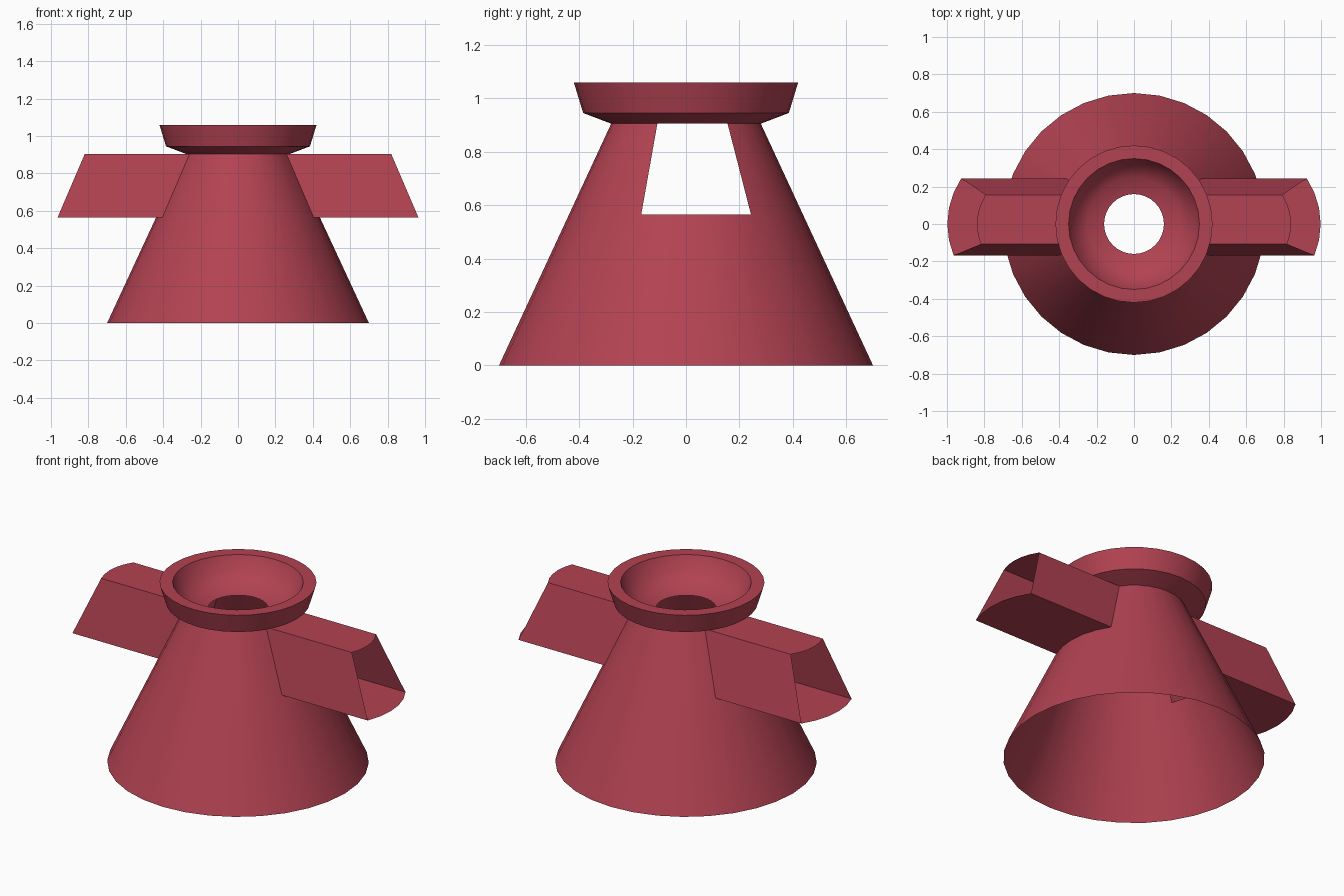
import bpy, bmesh, math

if "Cube" in bpy.data.objects:
    bpy.data.objects.remove(bpy.data.objects["Cube"])

SEG = 32                      # sides of every round part
STEP = 2 * math.pi / SEG
Z_LOW, Z_TOP = 0.565, 0.905   # height range of the side ports
R_BASE, R_TOP = 0.70, 0.28
R_LOW = R_BASE + (R_TOP - R_BASE) * Z_LOW / Z_TOP
REACH = 0.56                  # how far the ports stick out

mat = bpy.data.materials.new("red")
mat.diffuse_color = (0.45, 0.055, 0.085, 1)
mat.use_nodes = True
mat.node_tree.nodes["Principled BSDF"].inputs["Base Color"].default_value = mat.diffuse_color


def finish(bm, name):
    bmesh.ops.recalc_face_normals(bm, faces=bm.faces[:])
    me = bpy.data.meshes.new(name)
    bm.to_mesh(me)
    bm.free()
    me.materials.append(mat)
    ob = bpy.data.objects.new(name, me)
    bpy.context.collection.objects.link(ob)
    bpy.ops.object.select_all(action='DESELECT')
    ob.select_set(True)
    bpy.context.view_layer.objects.active = ob
    bpy.ops.object.shade_smooth_by_angle(angle=math.radians(30))
    return ob


def lathe(name, profile, skip=lambda band, i: False):
    """Revolve an open (radius, z) profile, leaving out skipped faces."""
    bm = bmesh.new()
    rings = [[bm.verts.new((r * math.cos(i * STEP), r * math.sin(i * STEP), z))
              for i in range(SEG)] for r, z in profile]
    for band, (a, b) in enumerate(zip(rings, rings[1:])):
        for i in range(SEG):
            j = (i + 1) % SEG
            if not skip(band, i):
                bm.faces.new((a[i], a[j], b[j], b[i]))
    return finish(bm, name)


# Port spans five sides: two in front of the x axis, three behind it
right_cols = range(-2, 4)
left_cols = [SEG // 2 - k for k in right_cols]
open_faces = {k % SEG for k in range(-2, 3)} | set(range(SEG // 2 - 3, SEG // 2 + 2))

# Hollow cone body, open below, with both port openings
lathe("cone_body", [(R_BASE, 0), (R_LOW, Z_LOW), (R_TOP, Z_TOP)],
      lambda band, i: band == 1 and i in open_faces)

# Flared collar with a rounded bowl and central hole
lathe("collar_bowl", [(R_TOP, Z_TOP), (0.385, 0.945), (0.42, 1.06), (0.35, 1.06),
                      (0.315, 0.98), (0.25, 0.93), (0.16, 0.908)])


# Thin open-ended ducts extruded sideways from the openings
def port(name, cols, sign):
    bm = bmesh.new()
    outline = [(R_LOW, Z_LOW, k) for k in cols] + [(R_TOP, Z_TOP, k) for k in reversed(cols)]
    inner, outer = [[bm.verts.new((r * math.cos(k * STEP) + d, r * math.sin(k * STEP), z))
                     for r, z, k in outline] for d in (0, sign * REACH)]
    n = len(outline)
    for i in range(n):
        j = (i + 1) % n
        bm.faces.new((inner[i], inner[j], outer[j], outer[i]))
    finish(bm, name)


port("right_port", list(right_cols), 1)
port("left_port", left_cols, -1)
